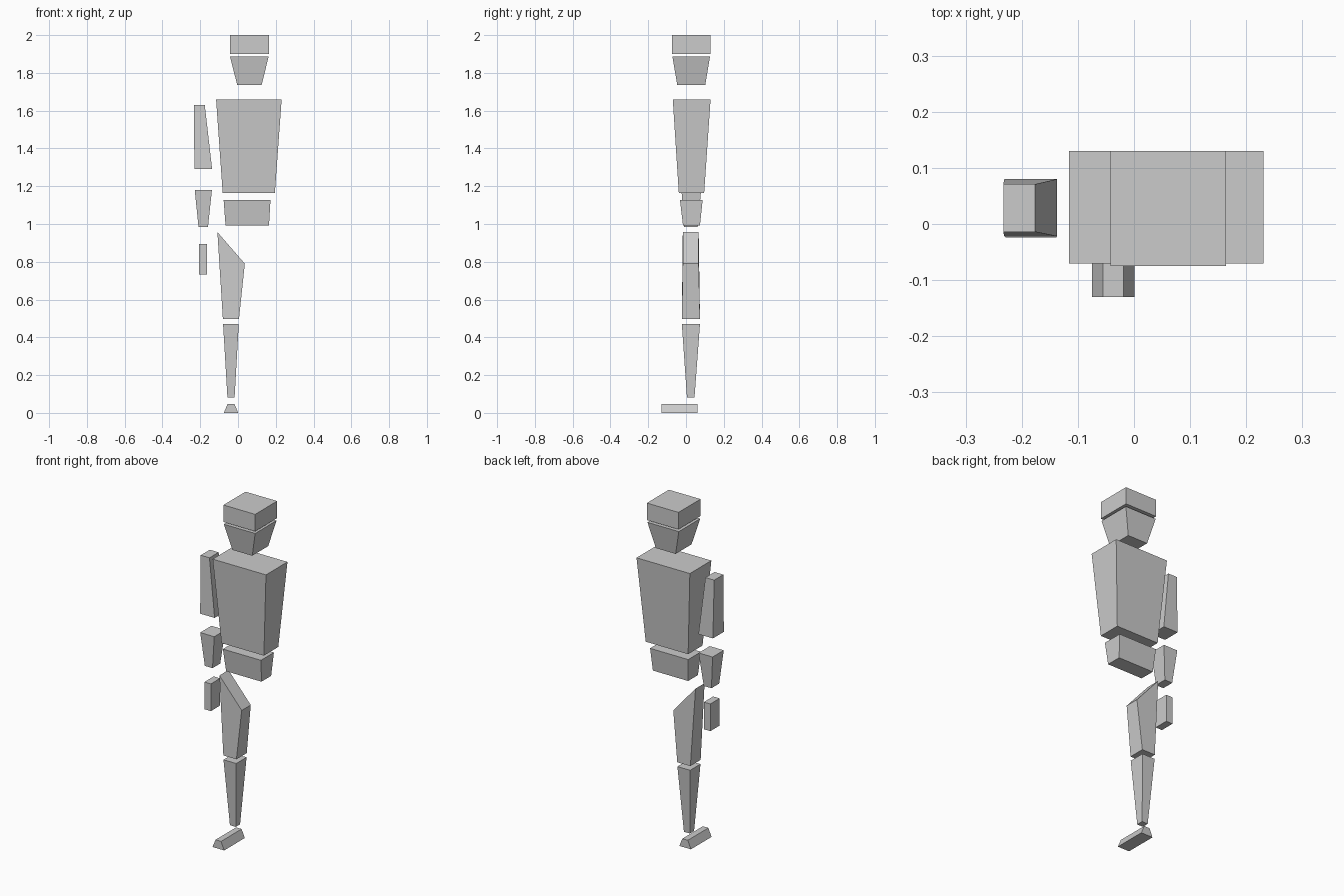
import bpy, bmesh


def block(name, bottom, top):
    """Tapered box. Each end: x0, x1, y0, y1, z at x0, z at x1."""
    bm = bmesh.new()
    rings = []
    for x0, x1, y0, y1, za, zb in (bottom, top):
        rings.append([bm.verts.new(p) for p in
                      ((x0, y0, za), (x1, y0, zb), (x1, y1, zb), (x0, y1, za))])
    low, high = rings
    bm.faces.new(low[::-1])
    bm.faces.new(high)
    for i in range(4):
        j = (i + 1) % 4
        bm.faces.new((low[i], low[j], high[j], high[i]))
    mesh = bpy.data.meshes.new(name)
    bm.to_mesh(mesh)
    bm.free()
    obj = bpy.data.objects.new(name, mesh)
    bpy.context.collection.objects.link(obj)
    return obj


def taper(name, z0, z1, bottom, top):
    """Tapered box with level ends."""
    return block(name, (*bottom, z0, z0), (*top, z1, z1))


# Head
taper("skull", 1.90, 2.00, (-0.042, 0.164, -0.075, 0.13), (-0.042, 0.164, -0.075, 0.13))
taper("jaw", 1.735, 1.886, (-0.004, 0.125, -0.046, 0.102), (-0.042, 0.162, -0.072, 0.127))

# Body
taper("torso", 1.163, 1.66, (-0.081, 0.195, -0.038, 0.096), (-0.116, 0.231, -0.07, 0.13))
taper("pelvis", 0.993, 1.127, (-0.066, 0.164, -0.016, 0.074), (-0.076, 0.172, -0.032, 0.088))

# Arm
taper("upper_arm", 1.29, 1.63, (-0.231, -0.137, -0.022, 0.08), (-0.233, -0.176, -0.014, 0.071))
taper("forearm", 0.984, 1.18, (-0.209, -0.159, -0.01, 0.062), (-0.229, -0.138, -0.024, 0.08))
taper("hand", 0.733, 0.893, (-0.206, -0.164, -0.018, 0.068), (-0.206, -0.164, -0.018, 0.068))

# Leg: the thigh has a slanted hip cut
block("thigh", (-0.08, 0.005, -0.022, 0.074, 0.496, 0.496),
      (-0.109, 0.036, -0.017, 0.067, 0.957, 0.79))
taper("shin", 0.082, 0.471, (-0.056, -0.018, 0.005, 0.045), (-0.079, 0.004, -0.022, 0.074))
taper("foot", 0.0, 0.048, (-0.075, 0.001, -0.13, 0.061), (-0.055, -0.019, -0.13, 0.061))
